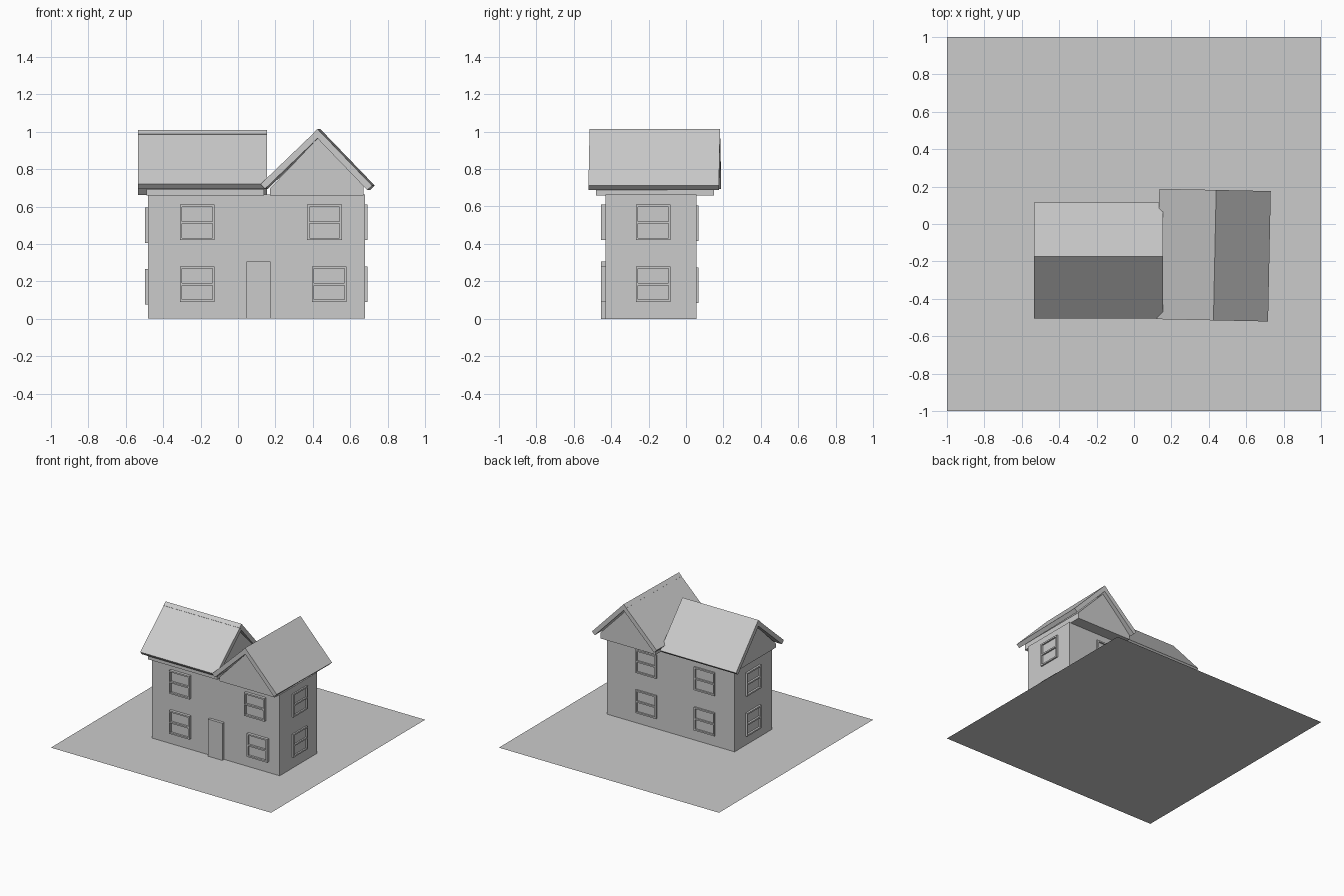
import bpy, bmesh
from math import radians, hypot
from mathutils import Matrix, Vector

if "Cube" in bpy.data.objects:
    bpy.data.objects.remove(bpy.data.objects["Cube"])


def finish(name, bm):
    bmesh.ops.recalc_face_normals(bm, faces=bm.faces)
    mesh = bpy.data.meshes.new(name)
    bm.to_mesh(mesh)
    bm.free()
    ob = bpy.data.objects.new(name, mesh)
    bpy.context.collection.objects.link(ob)
    return ob


def add_box(bm, lo, hi):
    lo, hi = Vector(lo), Vector(hi)
    m = Matrix.Translation((lo + hi) / 2) @ Matrix.Diagonal((*(hi - lo), 1))
    bmesh.ops.create_cube(bm, size=1, matrix=m)


def box(name, lo, hi):
    bm = bmesh.new()
    add_box(bm, lo, hi)
    return finish(name, bm)


def prism(name, profile, axis, start, end):
    """Extrude an (across, z) profile along the x or y axis."""
    bm = bmesh.new()
    place = (lambda a, z: (start, a, z)) if axis == 'x' else (lambda a, z: (a, start, z))
    face = bm.faces.new([bm.verts.new(place(a, z)) for a, z in profile])
    ext = bmesh.ops.extrude_face_region(bm, geom=[face])
    move = (end - start, 0, 0) if axis == 'x' else (0, end - start, 0)
    bmesh.ops.translate(bm, vec=move, verts=[v for v in ext['geom'] if isinstance(v, bmesh.types.BMVert)])
    return finish(name, bm)


def slab(name, ridge, eave, axis, start, end, t=0.035):
    """Roof slab whose upper face runs from ridge to eave."""
    da, dz = eave[0] - ridge[0], eave[1] - ridge[1]
    n = hypot(da, dz)
    s = 1 if da > 0 else -1
    off = (s * dz / n * t, -s * da / n * t)
    low = [(p[0] + off[0], p[1] + off[1]) for p in (eave, ridge)]
    return prism(name, [ridge, eave] + low, axis, start, end)


# ground plate
bm = bmesh.new()
bmesh.ops.create_grid(bm, x_segments=1, y_segments=1, size=1)
finish("ground_plate", bm)

# walls and door
box("walls", (-0.48, -0.43, 0), (0.68, 0.055, 0.665))
box("front_door", (0.045, -0.453, 0), (0.175, -0.43, 0.305))

# gable blocks under the roofs
prism("left_gable", [(-0.47, 0.66), (-0.47, 0.69), (-0.19, 0.955), (0.075, 0.69), (0.075, 0.66)],
      'x', -0.49, 0.14)
prism("right_gable", [(0.17, 0.66), (0.17, 0.695), (0.425, 0.965), (0.67, 0.71), (0.67, 0.66)],
      'y', -0.48, 0.15)

# left roof, ridge along x
slab("left_roof_front", (-0.20, 0.985), (-0.505, 0.72), 'x', -0.535, 0.155)
slab("left_roof_back", (-0.175, 1.01), (0.115, 0.685), 'x', -0.535, 0.155)

# right roof, ridge along y, turned slightly
pivot = Matrix.Translation((0.43, -0.165, 0))
turn = pivot @ Matrix.Rotation(radians(-1.2), 4, 'Z') @ pivot.inverted()
for name, ridge, eave in (("right_roof_outer", (0.432, 1.015), (0.724, 0.712)),
                          ("right_roof_inner", (0.432, 1.012), (0.128, 0.72))):
    slab(name, ridge, eave, 'y', -0.515, 0.182).data.transform(turn)


def window(name, origin, angle, w=0.186, h=0.19, f=0.012, d=0.02):
    """Two-sash window, built facing -y on a wall at y = 0."""
    bm = bmesh.new()
    for s in (-1, 1):
        x = s * (w - f) / 2
        add_box(bm, (x - f / 2, -d, -h / 2), (x + f / 2, 0.005, h / 2))
    for z in (-(h - f) / 2, 0, (h - f) / 2):
        add_box(bm, (-w / 2 + f, -d, z - f / 2), (w / 2 - f, 0.005, z + f / 2))
    add_box(bm, (-w / 2 + f, -0.004, -h / 2 + f), (w / 2 - f, 0.005, h / 2 - f))
    ob = finish(name, bm)
    ob.data.transform(Matrix.Translation(origin) @ Matrix.Rotation(radians(angle), 4, 'Z'))


# windows on all four walls, lower and upper floor
for floor, z in (("lower", 0.185), ("upper", 0.515)):
    window(f"front_left_{floor}_window", (-0.218, -0.433, z), 0)
    window(f"front_right_{floor}_window", (0.488 if floor == "lower" else 0.463, -0.433, z), 0)
    window(f"right_{floor}_window", (0.672, -0.175, z), 90)
    window(f"left_{floor}_window", (-0.476, -0.18, z - 0.015), -90)
    window(f"back_left_{floor}_window", (-0.21, 0.047, z - 0.005), 180)
    window(f"back_right_{floor}_window", (0.32, 0.047, z - 0.005), 180)
